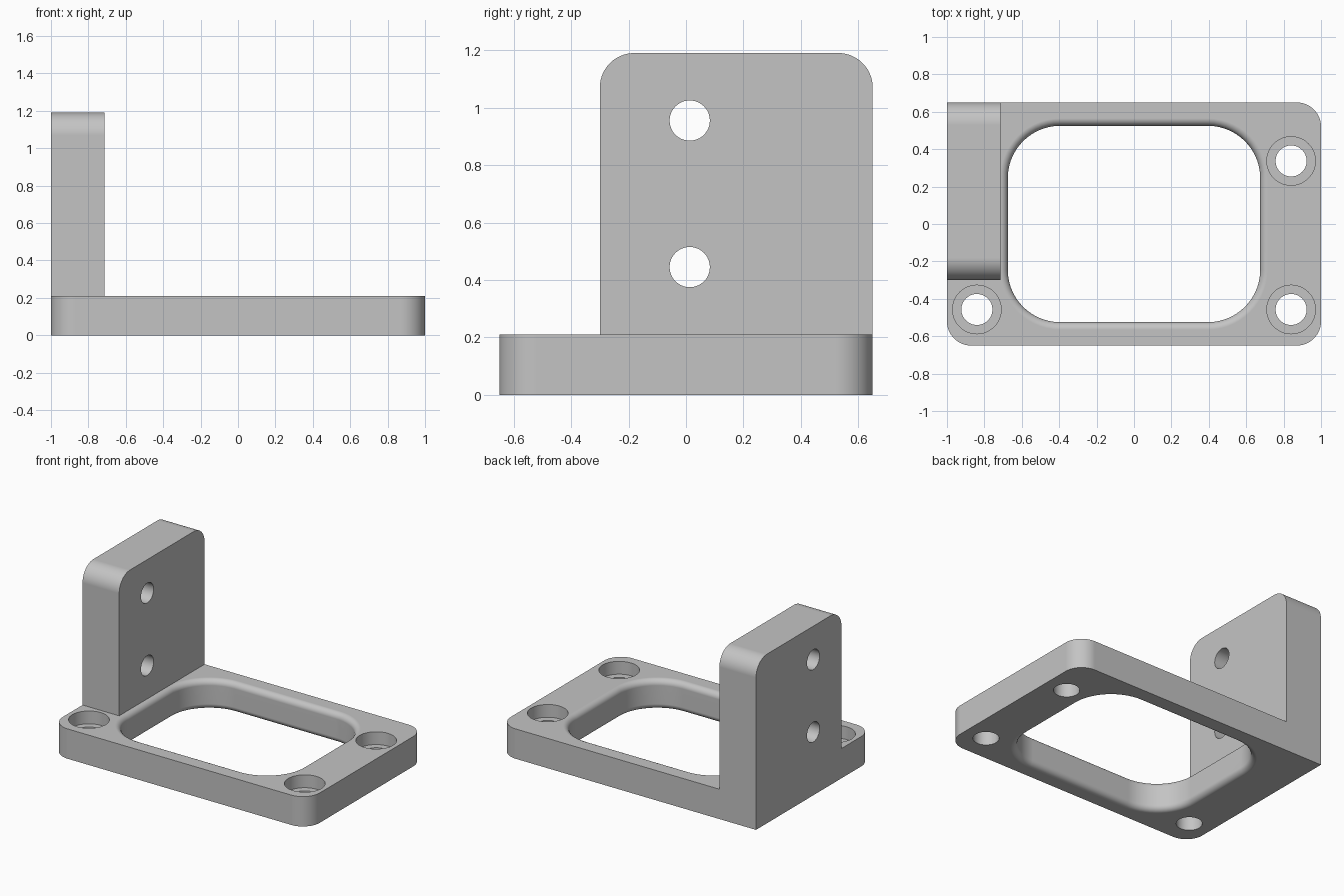
import bpy, bmesh
from math import sin, cos, pi
from mathutils import Matrix

if "Cube" in bpy.data.objects:
    bpy.data.objects.remove(bpy.data.objects["Cube"])

THICK = 0.21      # base plate thickness
WALL_X = -0.715   # inner face of the upright
FILLET = 0.04     # rounding of the window rims

grey = bpy.data.materials.new("plain grey")
grey.use_nodes = True
colour = (0.55, 0.55, 0.55, 1)
grey.diffuse_color = colour
grey.node_tree.nodes["Principled BSDF"].inputs["Base Color"].default_value = colour


def rounded_rect(x0, x1, y0, y1, radii, steps=14):
    """Outline from the lower left corner, counterclockwise, one radius per corner."""
    points = []
    corners = [(x0, y0, 1, 1), (x1, y0, -1, 1), (x1, y1, -1, -1), (x0, y1, 1, -1)]
    for i, ((x, y, sx, sy), r) in enumerate(zip(corners, radii)):
        if r == 0:
            points.append((x, y))
            continue
        for k in range(steps + 1):
            a = pi + (i + k / steps) * pi / 2
            points.append((x + sx * r + r * cos(a), y + sy * r + r * sin(a)))
    return points


def circle(x, y, r, steps=48):
    return [(x + r * cos(2 * pi * k / steps), y + r * sin(2 * pi * k / steps))
            for k in range(steps)]


def loft(name, rings, matrix=Matrix()):
    """Closed solid through a stack of (outline, height) rings."""
    bm = bmesh.new()
    loops = [[bm.verts.new((x, y, z)) for x, y in outline] for outline, z in rings]
    for low, high in zip(loops, loops[1:]):
        n = len(low)
        for i in range(n):
            j = (i + 1) % n
            bm.faces.new((low[i], low[j], high[j], high[i]))
    bm.faces.new(loops[0][::-1])
    bm.faces.new(loops[-1])
    bm.transform(matrix)
    bmesh.ops.recalc_face_normals(bm, faces=bm.faces)
    mesh = bpy.data.meshes.new(name)
    bm.to_mesh(mesh)
    bm.free()
    mesh.materials.append(grey)
    obj = bpy.data.objects.new(name, mesh)
    bpy.context.collection.objects.link(obj)
    return obj


def combine(target, tool, operation):
    """Apply a boolean and remove the tool."""
    mod = target.modifiers.new("combine", "BOOLEAN")
    mod.object, mod.operation, mod.solver = tool, operation, "EXACT"
    bpy.context.view_layer.objects.active = target
    bpy.ops.object.modifier_apply(modifier=mod.name)
    bpy.data.objects.remove(tool)


# Base plate: the corner under the upright stays square
outline = rounded_rect(-1, 1, -0.65, 0.65, (0.13, 0.13, 0.13, 0))
bracket = loft("bracket", [(outline, 0), (outline, THICK)])

# Large window, flaring out in a quarter round at both rims
def window(offset):
    x, y = 0.675 + offset, 0.525 + offset
    return rounded_rect(-x, x, -y, y, (0.28 + offset,) * 4)

arcs = [k / 8 * pi / 2 for k in range(9)]
flare = [(window(FILLET * (1 - sin(a))), FILLET * (1 - cos(a))) for a in arcs]
rings = [(window(FILLET), -0.1)] + flare
rings += [(shape, THICK - z) for shape, z in reversed(flare)]
rings += [(window(FILLET), THICK + 0.1)]
combine(bracket, loft("window_cutter", rings), "DIFFERENCE")

# Counterbored screw holes
for x, y in ((-0.84, -0.457), (0.84, -0.457), (0.84, 0.337)):
    bore, head = circle(x, y, 0.083), circle(x, y, 0.13)
    step = THICK - 0.09
    cutter = loft("screw_cutter", [(bore, -0.1), (bore, step), (head, step), (head, 0.4)])
    combine(bracket, cutter, "DIFFERENCE")

# Upright: outline in (y, z), extruded along x
upright_axes = Matrix(((0, 0, 1, 0), (1, 0, 0, 0), (0, 1, 0, 0), (0, 0, 0, 1)))
outline = rounded_rect(-0.30, 0.65, THICK, 1.19, (0, 0, 0.12, 0.12))
upright = loft("upright", [(outline, -1), (outline, WALL_X)], upright_axes)
for z in (0.445, 0.955):
    hole = circle(0.013, z, 0.07)
    cutter = loft("hole_cutter", [(hole, -1.2), (hole, -0.5)], upright_axes)
    combine(upright, cutter, "DIFFERENCE")
combine(bracket, upright, "UNION")

# Merge coplanar seams, then shade curves smooth and keep flats flat
bm = bmesh.new()
bm.from_mesh(bracket.data)
bmesh.ops.remove_doubles(bm, verts=bm.verts, dist=0.0001)
bmesh.ops.dissolve_limit(bm, angle_limit=0.005, verts=bm.verts, edges=bm.edges)
bm.to_mesh(bracket.data)
bm.free()
bpy.ops.object.select_all(action="DESELECT")
bracket.select_set(True)
bpy.context.view_layer.objects.active = bracket
bpy.ops.object.shade_smooth_by_angle(angle=pi / 6)
weighted = bracket.modifiers.new("flat faces", "WEIGHTED_NORMAL")
weighted.keep_sharp = True
